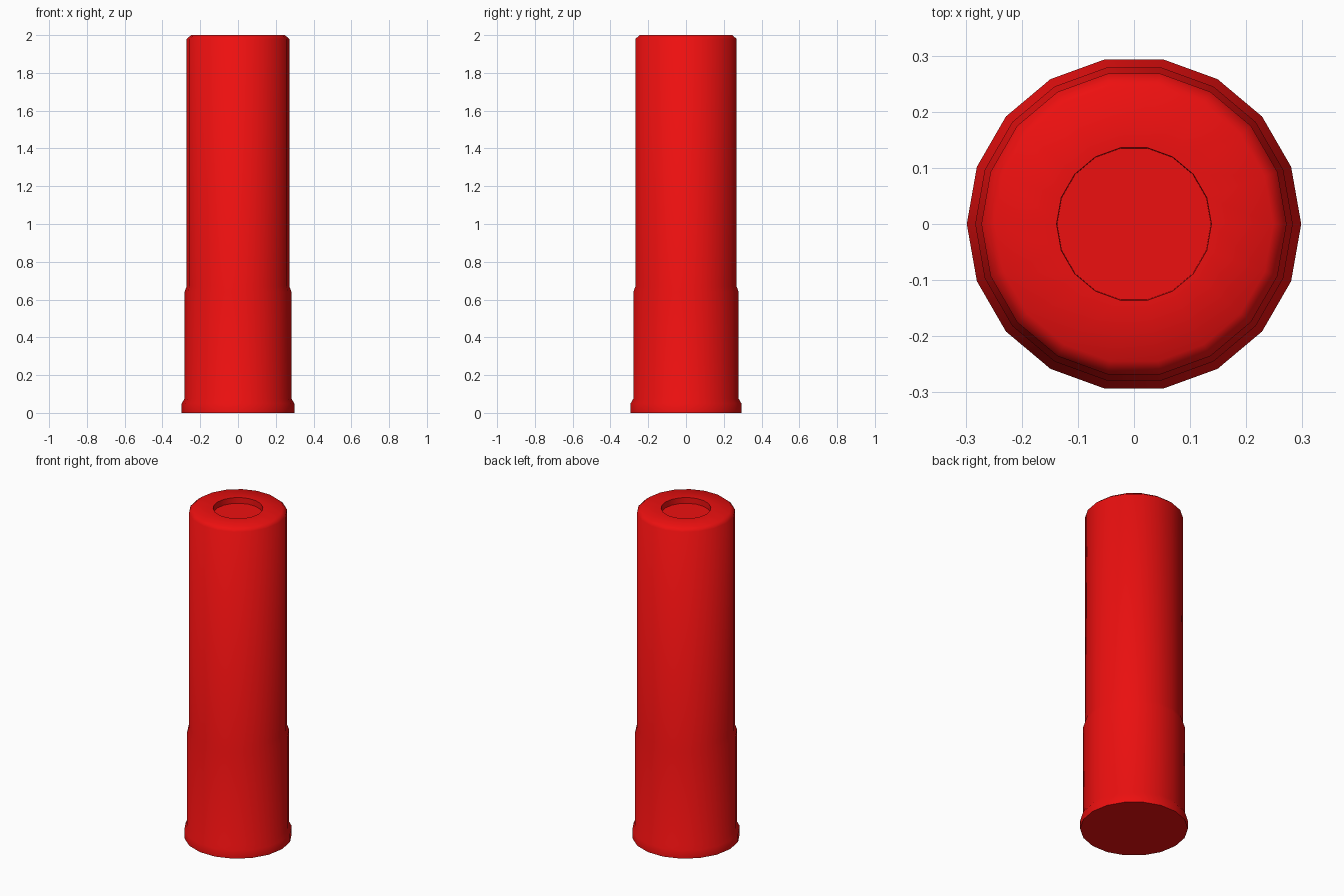
import bpy, bmesh, math

if "Cube" in bpy.data.objects:
    bpy.data.objects.remove(bpy.data.objects["Cube"])

SIDES = 18


def lathe(name, profile, mat):
    """Spin an (r, z) profile around z and cap both ends."""
    bm = bmesh.new()
    rings = []
    for r, z in profile:
        rings.append([bm.verts.new((r * math.cos(2 * math.pi * i / SIDES),
                                    r * math.sin(2 * math.pi * i / SIDES), z))
                      for i in range(SIDES)])
    for low, high in zip(rings, rings[1:]):
        for i in range(SIDES):
            j = (i + 1) % SIDES
            bm.faces.new((low[i], low[j], high[j], high[i]))
    bm.faces.new(rings[0][::-1])
    bm.faces.new(rings[-1])
    mesh = bpy.data.meshes.new(name)
    bm.to_mesh(mesh)
    bm.free()
    obj = bpy.data.objects.new(name, mesh)
    bpy.context.collection.objects.link(obj)
    mesh.materials.append(mat)
    bpy.ops.object.select_all(action='DESELECT')
    obj.select_set(True)
    bpy.context.view_layer.objects.active = obj
    bpy.ops.object.shade_smooth_by_angle(angle=math.radians(60))
    return obj


red = bpy.data.materials.new("red")
red.diffuse_color = (0.85, 0.005, 0.005, 1)
red.use_nodes = True
red.node_tree.nodes["Principled BSDF"].inputs["Base Color"].default_value = red.diffuse_color

# Cartridge: base rim, lower sleeve, upper tube, rolled lip and recessed end
lathe("cartridge_shell", [
    (0.298, 0.0), (0.298, 0.05), (0.283, 0.075),    # base rim
    (0.283, 0.64), (0.272, 0.67),                   # sleeve
    (0.272, 1.98), (0.248, 2.0),                    # tube and chamfered lip
    (0.138, 2.0), (0.137, 1.965),                   # recess wall and floor
], red)
